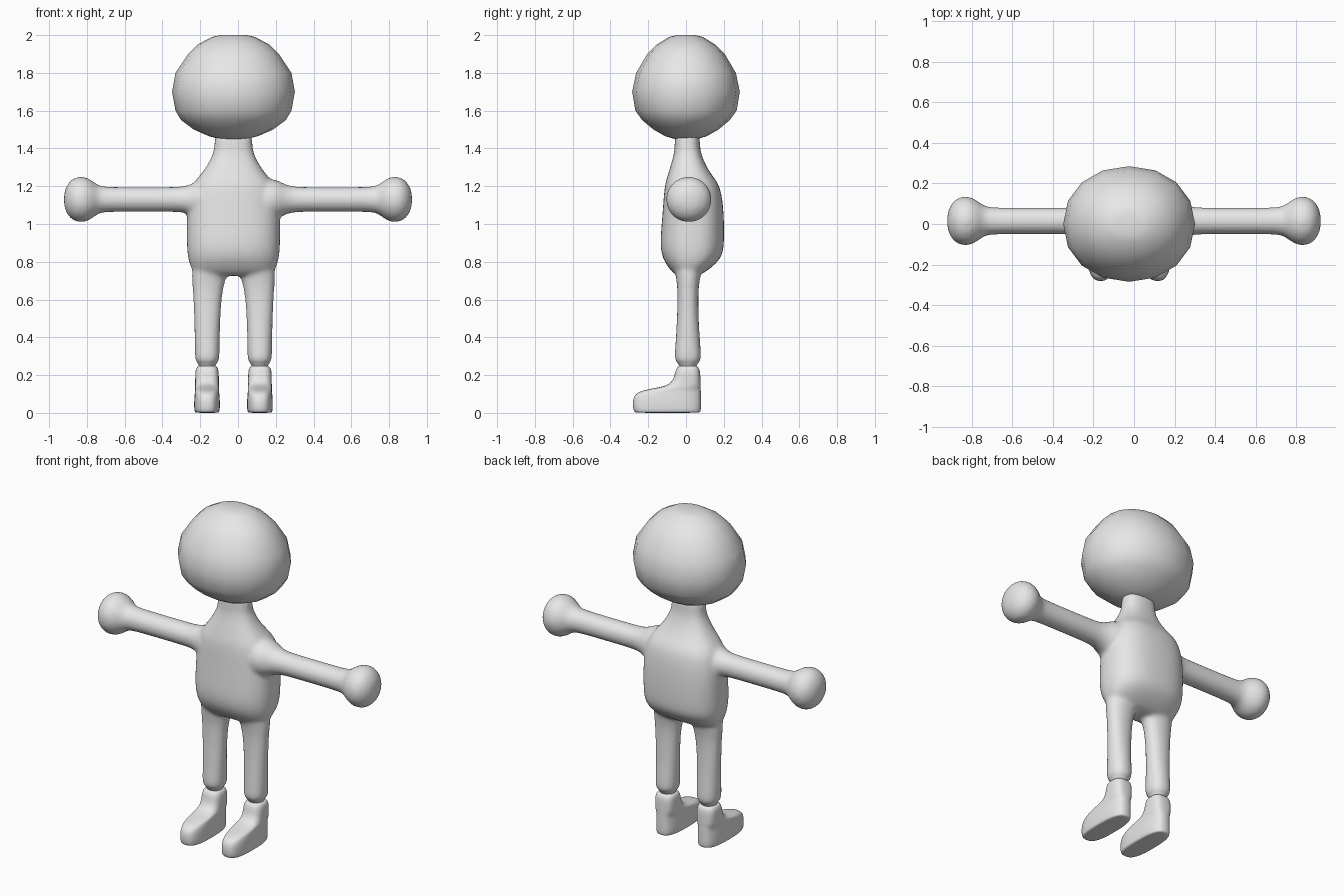
import bpy, bmesh, math

cube = bpy.data.objects.get("Cube")
if cube:
    bpy.data.objects.remove(cube, do_unlink=True)

MID = -0.024  # symmetry plane of the figure

grey = bpy.data.materials.new("plain_grey")
grey.use_nodes = True
grey.diffuse_color = (0.8, 0.8, 0.8, 1)
grey.node_tree.nodes["Principled BSDF"].inputs["Base Color"].default_value = (0.8, 0.8, 0.8, 1)


def loft(bm, rings, segs=24, power=2.0, along_x=False, side=1, cx=0.0):
    """Skin rings of (height, half width, front, back) around cx."""
    loops = []
    for t, hw, y0, y1 in rings:
        loop = []
        for i in range(segs):
            a = 2 * math.pi * i / segs
            c, s = math.cos(a), math.sin(a)
            u = math.copysign(abs(c) ** (2 / power), c) * hw
            v = (y0 + y1) / 2 + math.copysign(abs(s) ** (2 / power), s) * (y1 - y0) / 2
            p = (side * t, v, u + cx) if along_x else (cx + u, v, t)
            loop.append(bm.verts.new(p))
        loops.append(loop)
    for a, b in zip(loops, loops[1:]):
        for i in range(segs):
            j = (i + 1) % segs
            bm.faces.new((a[i], a[j], b[j], b[i]))
    bm.faces.new(loops[0])
    bm.faces.new(loops[-1])


def finish(bm, name):
    bmesh.ops.recalc_face_normals(bm, faces=bm.faces)
    for f in bm.faces:
        f.smooth = True
    mesh = bpy.data.meshes.new(name)
    bm.to_mesh(mesh)
    bm.free()
    mesh.materials.append(grey)
    ob = bpy.data.objects.new(name, mesh)
    bpy.context.collection.objects.link(ob)
    return ob


# Head: broad, flattened ball
bm = bmesh.new()
head = [(2.0, .07, .05), (1.99, .115, .09), (1.95, .19, .155), (1.9, .24, .205),
        (1.8, .307, .264), (1.7, .325, .285), (1.6, .307, .268), (1.55, .277, .232),
        (1.5, .21, .172), (1.465, .13, .11), (1.45, .07, .06)]
loft(bm, [(z, x, -y, y) for z, x, y in head], 16, 2.1, cx=MID)
finish(bm, "head")

# Body: torso, arms, hands and legs fused into one skin
bm = bmesh.new()
torso = [(1.5, .1, -.06, .073), (1.42, .1, -.06, .073), (1.37, .107, -.063, .08),
         (1.3, .145, -.085, .11), (1.25, .185, -.1, .145), (1.2, .227, -.115, .183),
         (1.1, .246, -.122, .198), (1.0, .249, -.13, .203), (.9, .249, -.138, .203),
         (.83, .245, -.13, .195), (.78, .232, -.102, .15), (.74, .21, -.07, .095),
         (.725, .17, -.045, .06)]
loft(bm, torso, power=2.5, cx=MID)

arm = [(.1, .12), (.2, .108), (.235, .087), (.28, .07), (.34, .066), (.5, .066),
       (.7, .066), (.74, .074), (.77, .1), (.81, .122), (.85, .122), (.885, .105),
       (.91, .07), (.922, .03)]
leg = [(.86, .1, .092, -.08, .1), (.76, .125, .1, -.06, .085), (.68, .134, .084, -.047, .068),
       (.6, .138, .075, -.045, .065), (.45, .139, .067, -.05, .069),
       (.31, .139, .066, -.061, .081), (.275, .139, .064, -.06, .08),
       (.262, .139, .05, -.042, .062), (.25, .139, .042, -.034, .054), (.22, .139, .042, -.034, .054)]
for side in (-1, 1):
    loft(bm, [(x, r, .015 - r, .015 + r) for x, r in arm], along_x=True, side=side, cx=1.13)
    # Each leg ring shifts outward, so skew the finished loft to its centre line
    first = len(bm.verts)
    loft(bm, [(z, hw, y0, y1) for z, c, hw, y0, y1 in leg], power=2.2)
    bm.verts.ensure_lookup_table()
    for k, ring in enumerate(leg):
        for v in bm.verts[first + k * 24:first + (k + 1) * 24]:
            v.co.x += MID + side * ring[1]
body = finish(bm, "body")
body.modifiers.new("round", "SUBSURF").levels = 2
body.modifiers["round"].render_levels = 2
fuse = body.modifiers.new("fuse", "REMESH")
fuse.mode = "VOXEL"
fuse.voxel_size = 0.012
fuse.use_smooth_shade = True
soft = body.modifiers.new("soften", "SMOOTH")
soft.factor = 0.5
soft.iterations = 7

# Boots: upright shaft with a long rounded toe
boot = [(0, .055, -.262, .068), (.004, .066, -.276, .078), (.03, .069, -.283, .081),
        (.075, .068, -.282, .08), (.105, .065, -.265, .08), (.122, .064, -.22, .079),
        (.135, .064, -.14, .078), (.15, .063, -.09, .078), (.18, .063, -.065, .077),
        (.225, .062, -.056, .075), (.245, .053, -.044, .064), (.252, .035, -.028, .048)]
for side, name in ((-1, "right_boot"), (1, "left_boot")):
    bm = bmesh.new()
    loft(bm, boot, power=2.8, cx=MID + side * .14)
    ob = finish(bm, name)
    sub = ob.modifiers.new("round", "SUBSURF")
    sub.levels = sub.render_levels = 2
